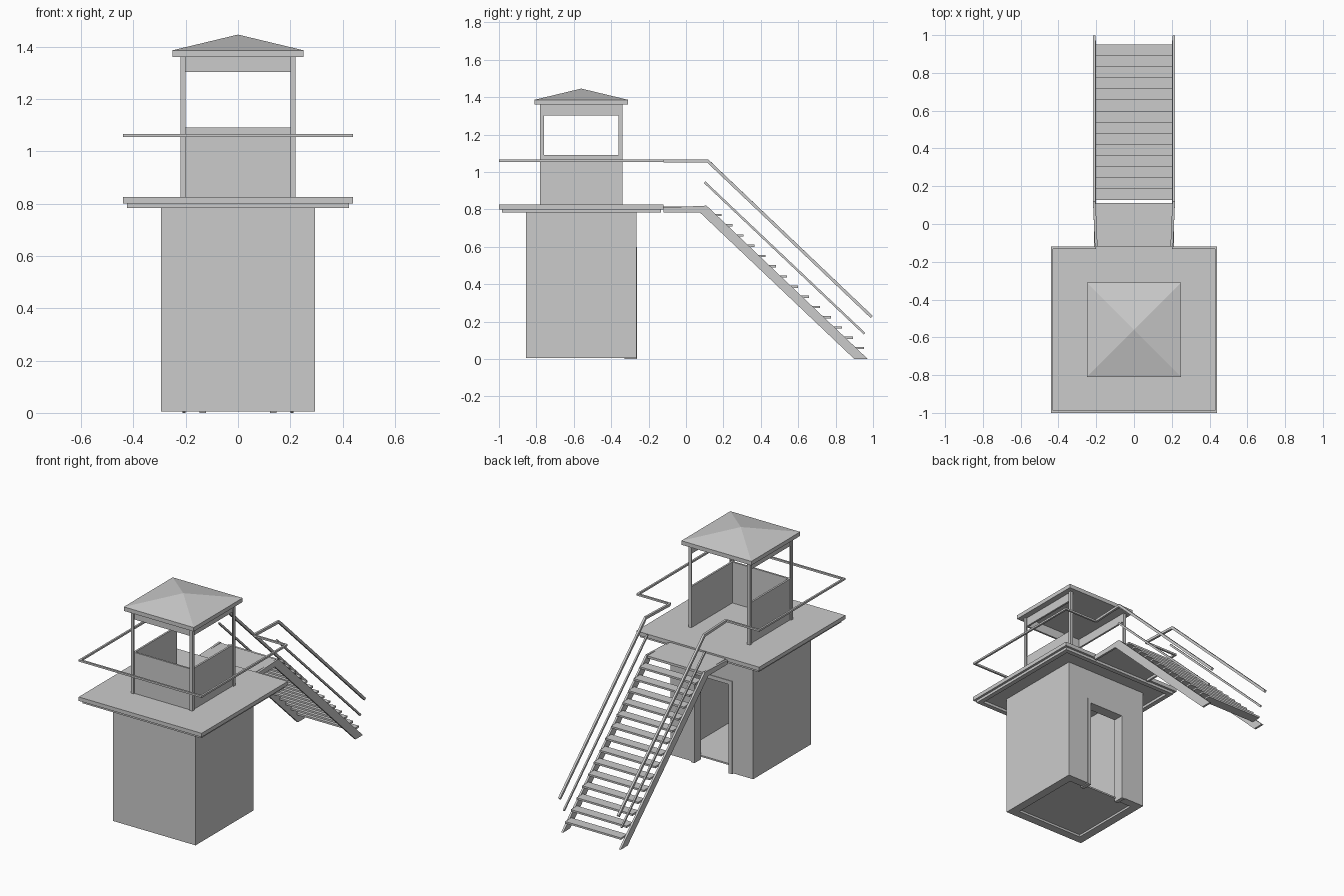
import bpy
import bmesh
from mathutils import Vector

cube = bpy.data.objects.get("Cube")
if cube:
    bpy.data.objects.remove(cube, do_unlink=True)

grey = bpy.data.materials.new("plain grey")
grey.use_nodes = True
COLOUR = (0.6, 0.6, 0.6, 1)
grey.diffuse_color = COLOUR
grey.node_tree.nodes["Principled BSDF"].inputs["Base Color"].default_value = COLOUR


def finish(name, bm):
    bmesh.ops.recalc_face_normals(bm, faces=bm.faces)
    mesh = bpy.data.meshes.new(name)
    bm.to_mesh(mesh)
    bm.free()
    mesh.materials.append(grey)
    obj = bpy.data.objects.new(name, mesh)
    bpy.context.scene.collection.objects.link(obj)
    return obj


def add_box(bm, x, y, z):
    """Add a box given its (low, high) range on each axis."""
    verts = bmesh.ops.create_cube(bm, size=1)["verts"]
    for v in verts:
        v.co = [r[0] + (c + 0.5) * (r[1] - r[0]) for c, r in zip(v.co, (x, y, z))]


def boxes(name, *ranges):
    bm = bmesh.new()
    for r in ranges:
        add_box(bm, *r)
    return finish(name, bm)


def ring(name, x, y, z, t):
    """A rectangular frame lying flat, bars t wide."""
    (x0, x1), (y0, y1) = x, y
    return boxes(name,
                 (x, (y0, y0 + t), z), (x, (y1 - t, y1), z),
                 ((x0, x0 + t), (y0 + t, y1 - t), z),
                 ((x1 - t, x1), (y0 + t, y1 - t), z))


def extrude_side(name, profile, x0, x1):
    """Extrude a (y, z) outline across x."""
    bm = bmesh.new()
    face = bm.faces.new([bm.verts.new((x0, y, z)) for y, z in profile])
    new = bmesh.ops.extrude_face_region(bm, geom=[face])["geom"]
    bmesh.ops.translate(bm, vec=(x1 - x0, 0, 0),
                        verts=[v for v in new if isinstance(v, bmesh.types.BMVert)])
    return finish(name, bm)


def bar(name, points, w, h):
    """Rectangular bar along a path, mitred where it bends."""
    bm = bmesh.new()
    pts = [Vector(p) for p in points]
    up, prev = Vector((0, 0, 1)), None
    for i, p in enumerate(pts):
        a = (p - pts[i - 1]).normalized() if i else None
        b = (pts[i + 1] - p).normalized() if i + 1 < len(pts) else None
        d = ((a or b) + (b or a)).normalized()
        side = d.cross(up).normalized()
        top = side.cross(d)
        k = 1 / d.dot(a or b)
        flat = abs(d.z) < 0.01
        sw, sh = (w * k, h) if flat else (w, h * k)
        loop = [bm.verts.new(p + side * sx * sw / 2 + top * sz * sh / 2)
                for sx, sz in ((-1, -1), (1, -1), (1, 1), (-1, 1))]
        if prev:
            for j in range(4):
                bm.faces.new((prev[j], prev[j - 1], loop[j - 1], loop[j]))
        else:
            bm.faces.new(loop)
        prev = loop
    bm.faces.new(prev)
    return finish(name, bm)


# Base building: hollow walls with a doorway at the back
X, Y0, Y1, T = 0.295, -0.855, -0.265, 0.055
DOOR, DOOR_TOP, TOP = 0.147, 0.6, 0.8
full = (0.006, TOP)
boxes("base_walls",
      ((-X, X), (Y0, Y0 + T), full),
      ((-X, -X + T), (Y0 + T, Y1), full),
      ((X - T, X), (Y0 + T, Y1), full),
      ((-X + T, -DOOR), (Y1 - T, Y1), full),
      ((DOOR, X - T), (Y1 - T, Y1), full),
      ((-DOOR, DOOR), (Y1 - T, Y1), (DOOR_TOP, TOP)))
boxes("base_floor", ((-X + T, X - T), (Y0 + T, Y1 - T), (0.02, 0.03)))
fy, inner = (Y1 - 0.065, Y1 + 0.004), DOOR - 0.025
boxes("door_frame",
      ((-DOOR, -inner), fy, (0, DOOR_TOP)),
      ((inner, DOOR), fy, (0, DOOR_TOP)),
      ((-inner, inner), fy, (DOOR_TOP - 0.025, DOOR_TOP)))

# Platform with a stepped edge frame beneath
P, BACK = 0.44, -0.12
boxes("platform", ((-P, P), (-1, BACK), (TOP, 0.825)))
ring("platform_edge_frame", (-P + 0.015, P - 0.015), (-0.985, BACK - 0.015), (0.783, TOP), 0.03)

# Guard rail round the platform, open at the stairs
r = P - 0.006
bar("platform_rail", [(0.2, BACK - 0.006, 1.06), (r, BACK - 0.006, 1.06), (r, -0.994, 1.06),
                      (-r, -0.994, 1.06), (-r, BACK - 0.006, 1.06), (-0.2, BACK - 0.006, 1.06)],
    0.012, 0.012)

# Lookout booth: corner posts, low walls and lintels on three sides
cy = -0.56
posts, walls, lintels = [], [], []
for sx in (-1, 1):
    for sy in (-1, 1):
        # angle-section post, open towards the booth
        def span(c, s, a, b):
            return tuple(sorted((c + s * a, c + s * b)))
        posts.append((span(0, sx, 0.2, 0.22), span(cy, sy, 0.212, 0.22), (0.825, 1.36)))
        posts.append((span(0, sx, 0.212, 0.22), span(cy, sy, 0.2, 0.212), (0.825, 1.36)))
for z, group in (((0.825, 1.09), walls), ((1.303, 1.36), lintels)):
    group.append(((-0.212, 0.212), (cy - 0.212, cy - 0.2), z))
    for s in (-1, 1):
        group.append((tuple(sorted((s * 0.2, s * 0.212))), (cy - 0.2, cy + 0.212), z))
boxes("booth_posts", *posts)
boxes("booth_walls", *walls)
boxes("booth_lintels", *lintels)

# Low pyramid roof on a square fascia
bm = bmesh.new()
add_box(bm, (-0.25, 0.25), (cy - 0.25, cy + 0.25), (1.36, 1.386))
top = max(bm.faces, key=lambda f: f.calc_center_median().z)
apex = bmesh.ops.poke(bm, faces=[top])["verts"][0]
apex.co.z = 1.446
finish("roof", bm)

# Stairs: landing, stringers, treads and sloping rails
boxes("stair_landing", ((-0.2, 0.2), (BACK, 0.11), (0.8, 0.815)))
outline = [(BACK, 0.783), (0.075, 0.783), (0.9, 0), (0.972, 0), (0.11, 0.82), (BACK, 0.81)]
for side, s in (("left", 1), ("right", -1)):
    extrude_side(side + "_stringer", outline, s * 0.2, s * 0.213)
    bar(side + "_stair_handrail", [(s * 0.2, BACK, 1.06), (s * 0.21, 0.115, 1.06),
                                   (s * 0.21, 0.993, 0.225)], 0.014, 0.016)
    bar(side + "_stair_midrail", [(s * 0.206, 0.1, 0.945), (s * 0.206, 0.955, 0.135)],
        0.01, 0.012)
STEPS = 14
treads = []
for i in range(STEPS):
    nose = 0.19 + i * 0.0585
    z = 0.77 - i * 0.0547
    treads.append(((-0.2, 0.2), (nose - 0.064, nose), (z - 0.006, z + 0.006)))
boxes("stair_treads", *treads)
